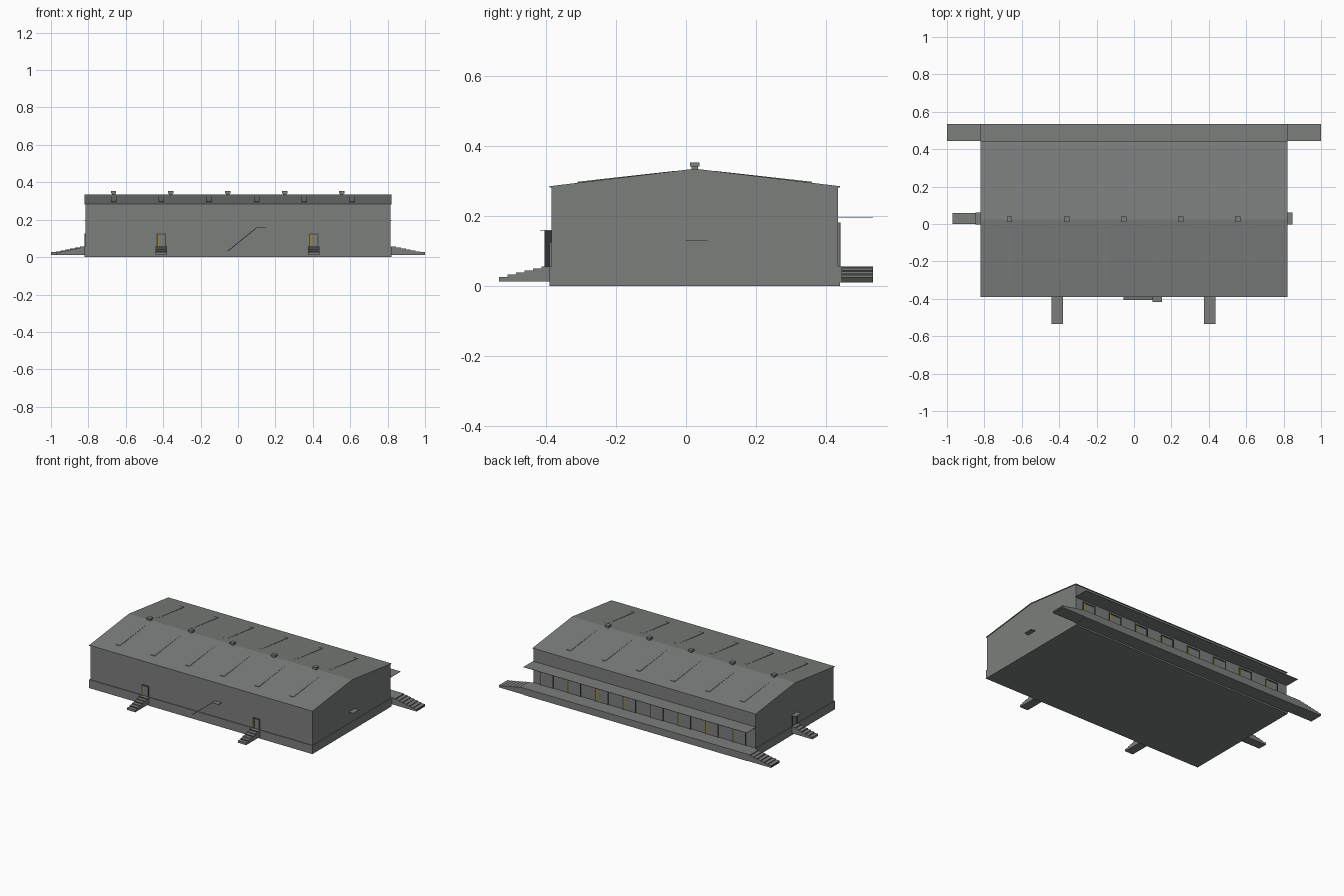
import bpy, bmesh
from mathutils import Matrix, Vector
from math import pi

cube = bpy.data.objects.get("Cube")
if cube:
    bpy.data.objects.remove(cube)


def material(name, rgb):
    m = bpy.data.materials.new(name)
    m.use_nodes = True
    m.diffuse_color = (*rgb, 1)
    m.node_tree.nodes["Principled BSDF"].inputs["Base Color"].default_value = (*rgb, 1)
    return m


GREY = material("warm grey", (0.2, 0.21, 0.203))
DARK = material("dark grey", (0.06, 0.065, 0.062))
YELLOW = material("dull yellow", (0.33, 0.27, 0.05))


def finish(name, bm, mats):
    bmesh.ops.recalc_face_normals(bm, faces=bm.faces)
    mesh = bpy.data.meshes.new(name)
    bm.to_mesh(mesh)
    bm.free()
    for m in mats:
        mesh.materials.append(m)
    obj = bpy.data.objects.new(name, mesh)
    bpy.context.collection.objects.link(obj)
    return obj


def box(name, x, y, z, mat=GREY):
    """Box from (min, max) ranges."""
    bm = bmesh.new()
    size = [b - a for a, b in (x, y, z)]
    mid = [(a + b) / 2 for a, b in (x, y, z)]
    bmesh.ops.create_cube(bm, size=1, matrix=Matrix.Translation(mid) @ Matrix.Diagonal((*size, 1)))
    return finish(name, bm, [mat])


def prism(bm, profile, x0, x1):
    """Extrude a (y, z) profile along x."""
    face = bm.faces.new([bm.verts.new((x0, y, z)) for y, z in profile])
    out = bmesh.ops.extrude_face_region(bm, geom=[face])
    verts = [v for v in out["geom"] if isinstance(v, bmesh.types.BMVert)]
    bmesh.ops.translate(bm, verts=verts, vec=(x1 - x0, 0, 0))


def stairs(name, place, angle, width, run, count=6):
    """Flight descending towards -y, turned by angle and moved to place."""
    top, low, base = 0.056, 0.026, 0.012
    tread, rise = run / count, (top - low) / (count - 1)
    profile = [(0, base), (0, top)]
    for i in range(count):
        y, z = -(i + 1) * tread, top - i * rise
        profile += [(y, z), (y, max(z - rise, base) if i < count - 1 else base)]
    bm = bmesh.new()
    prism(bm, profile, -width / 2, width / 2)
    bmesh.ops.recalc_face_normals(bm, faces=bm.faces)
    # every other riser is dark
    for f in bm.faces:
        if f.normal.y < -0.9 and round(-f.calc_center_median().y / tread) % 2:
            f.material_index = 1
    bm.transform(Matrix.Translation(place) @ Matrix.Rotation(angle, 4, "Z"))
    return finish(name, bm, [GREY, DARK])


def door(name, place, angle, width, height, frame=0.006):
    """Framed door facing -y, turned by angle and moved to place."""
    x0, y0, z0 = place
    parts = [("panel", (-width / 2, width / 2), (-0.003, 0), (0, height), GREY),
             ("header", (-width / 2, width / 2), (-0.006, 0), (height - frame, height), DARK),
             ("left_jamb", (width / 2 - frame, width / 2), (-0.006, 0), (0, height), DARK),
             ("right_jamb", (-width / 2, -width / 2 + frame), (-0.006, 0), (0, height), DARK),
             ("edge_stripe", (-width / 2 + frame, -width / 2 + 2 * frame),
              (-0.005, 0), (0, height - frame), YELLOW)]
    for part, x, y, z, mat in parts:
        obj = box(f"{name}_{part}", x, y, z, mat)
        obj.data.transform(Matrix.Translation((x0, y0, z0)) @ Matrix.Rotation(angle, 4, "Z"))


# Building shell
FRONT, BACK, RIDGE, HALF = -0.385, 0.435, 0.025, 0.82
EAVE, PEAK, FLOOR = 0.285, 0.335, 0.056
box("plinth", (-HALF, HALF), (-0.39, 0.44), (0, FLOOR))
bm = bmesh.new()
prism(bm, [(FRONT, FLOOR), (FRONT, EAVE - 0.003), (RIDGE, PEAK - 0.003),
           (BACK, EAVE - 0.003), (BACK, FLOOR)], -0.816, 0.816)
finish("walls", bm, [GREY])
bm = bmesh.new()
prism(bm, [(-0.39, EAVE - 0.004), (-0.39, EAVE), (RIDGE, PEAK), (0.44, EAVE),
           (0.44, EAVE - 0.004), (RIDGE, PEAK - 0.004)], -HALF, HALF)
finish("roof", bm, [GREY])

# Nearly flush roof lights on both slopes
slope = (PEAK - EAVE) / (RIDGE + 0.39)
for i in range(6):
    x = -0.665 + i * 0.255
    for side, label in ((-1, "front"), (1, "back")):
        pts = [(RIDGE + side * d, PEAK - d * slope + h)
               for d, h in ((0.335, -0.002), (0.335, 0.003), (0.06, 0.0006), (0.06, -0.002))]
        bm = bmesh.new()
        prism(bm, pts, x - 0.015, x + 0.015)
        finish(f"{label}_roof_light_{i + 1}", bm, [GREY])

# Ridge vents
for i in range(5):
    x = -0.665 + i * 0.305
    box(f"vent_neck_{i + 1}", (x - 0.009, x + 0.009), (0.016, 0.034), (0.328, 0.342))
    box(f"vent_cap_{i + 1}", (x - 0.014, x + 0.014), (0.011, 0.039), (0.341, 0.353))

# Loading platform, its end stairs and canopy
box("loading_platform", (-HALF, HALF), (0.44, 0.535), (0.01, FLOOR))
box("loading_canopy", (-HALF, HALF), (BACK, 0.535), (0.194, 0.196))
for side, label in ((1, "left"), (-1, "right")):
    stairs(f"{label}_platform_stairs", (side * HALF, 0.49, 0), side * pi / 2, 0.09, 0.18, 7)

# Loading doors along the back
for i in range(8):
    door(f"loading_door_{i + 1}", (0.715 - i * 0.202, BACK, FLOOR), pi, 0.095, 0.125)

# Front doors with stairs
for x, label in ((0.405, "left"), (-0.41, "right")):
    door(f"{label}_front_door", (x, FRONT, FLOOR), 0, 0.05, 0.07)
    stairs(f"{label}_front_stairs", (x, -0.388, 0), 0, 0.06, 0.147)

# End door with stairs, and small canopies at both ends
door("end_door", (-0.816, 0.03, FLOOR), -pi / 2, 0.05, 0.07)
stairs("end_stairs", (-HALF, 0.03, 0), -pi / 2, 0.06, 0.15)
for side, label in ((1, "left"), (-1, "right")):
    x = sorted((side * 0.815, side * 0.848))
    box(f"{label}_end_canopy", x, (-0.002, 0.062), (0.128, 0.13))

# Sloping strip and landing on the front wall
box("front_landing", (0.1, 0.15), (-0.417, FRONT), (0.158, 0.16))
bm = bmesh.new()
pts = [Vector((-0.055, 0.034)), Vector((0.1, 0.16))]
drop = Vector((0, 0.005))
corners = [pts[0], pts[1], pts[1] - drop, pts[0] - drop]
face = bm.faces.new([bm.verts.new((p.x, -0.405, p.y)) for p in corners])
out = bmesh.ops.extrude_face_region(bm, geom=[face])
bmesh.ops.translate(bm, verts=[v for v in out["geom"] if isinstance(v, bmesh.types.BMVert)],
                    vec=(0, 0.02, 0))
finish("front_sloping_strip", bm, [GREY])
